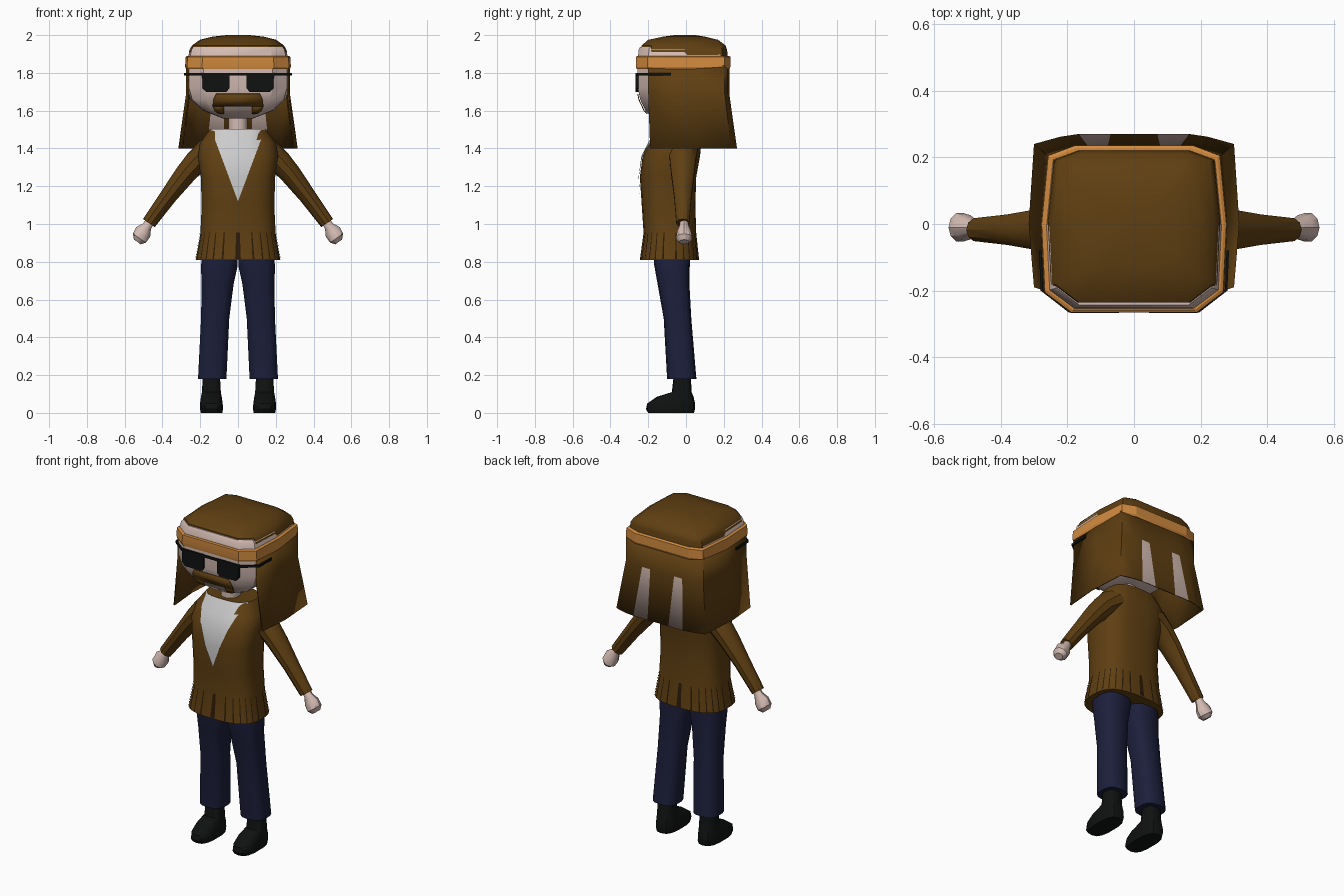
import bpy, bmesh, math
from mathutils import Vector

if "Cube" in bpy.data.objects:
    bpy.data.objects.remove(bpy.data.objects["Cube"])


def material(name, r, g, b):
    m = bpy.data.materials.new(name)
    m.diffuse_color = (r, g, b, 1)
    m.use_nodes = True
    m.node_tree.nodes["Principled BSDF"].inputs["Base Color"].default_value = m.diffuse_color
    return m


BROWN = material("brown", .115, .05, .006)
SKIN = material("skin", .66, .50, .45)
ORANGE = material("orange", .65, .26, .05)
NAVY = material("navy", .012, .014, .045)
BLACK = material("black", .005, .006, .006)
SHIRT = material("shirt", .62, .62, .62)
DARK = material("dark_brown", .025, .010, .002)


def finish(name, verts, faces, mat, mirror=False, thick=0, angle=35):
    """Make an object from geometry, optionally mirrored and thickened."""
    me = bpy.data.meshes.new(name)
    me.from_pydata([tuple(v) for v in verts], [], faces)
    bm = bmesh.new()
    bm.from_mesh(me)
    bmesh.ops.recalc_face_normals(bm, faces=bm.faces)
    bm.to_mesh(me)
    bm.free()
    me.materials.append(mat)
    ob = bpy.data.objects.new(name, me)
    bpy.context.collection.objects.link(ob)
    if mirror:
        mod = ob.modifiers.new("Mirror", 'MIRROR')
        mod.use_mirror_merge = False
    if thick:
        mod = ob.modifiers.new("Solidify", 'SOLIDIFY')
        mod.thickness = thick
    bpy.ops.object.select_all(action='DESELECT')
    ob.select_set(True)
    bpy.context.view_layer.objects.active = ob
    if angle:
        bpy.ops.object.shade_smooth_by_angle(angle=math.radians(angle))
    return ob


def loft(name, rings, mat, closed=True, **kw):
    """Skin a list of equal-length rings; closed rings get end caps."""
    n = len(rings[0])
    verts = [v for r in rings for v in r]
    faces = []
    for i in range(len(rings) - 1):
        for j in range(n if closed else n - 1):
            k = (j + 1) % n
            faces.append((i*n + j, i*n + k, (i+1)*n + k, (i+1)*n + j))
    if closed:
        faces += [tuple(range(n)), tuple(range(len(verts) - n, len(verts)))]
    return finish(name, verts, faces, mat, **kw)


def oval(z, x0, x1, y0, y1, segs=16, p=2.8):
    """Horizontal rounded-box section."""
    return [section_point(z, x0, x1, y0, y1, 2*math.pi*(i + .5)/segs, p) for i in range(segs)]


def section_point(z, x0, x1, y0, y1, a, p=2.8, grow=1.0):
    c, s = math.cos(a), math.sin(a)
    return Vector(((x0+x1)/2 + grow*(x1-x0)/2*math.copysign(abs(c)**(2/p), c),
                   (y0+y1)/2 + grow*(y1-y0)/2*math.copysign(abs(s)**(2/p), s), z))


def interp(rows, z):
    """Linear lookup in rows whose first entry is z (ascending)."""
    for a, b in zip(rows, rows[1:]):
        if z <= b[0]:
            t = (z - a[0])/(b[0] - a[0])
            return [u + (v - u)*t for u, v in zip(a, b)]
    return list(rows[-1])


# Head sections: chamfered box outline scaled in x and fitted between two y values
HALF = [(.19, -.265), (.27, -.205), (.28, 0), (.26, .205), (.18, .235)]
OUTLINE = HALF + [(-x, y) for x, y in reversed(HALF)]


def head_ring(z, sx, y0, y1):
    return [(x*sx, y0 + (y + .265)/.5*(y1 - y0), z) for x, y in OUTLINE]


HEAD = [(1.558, .28, -.17, .02), (1.60, .66, -.215, .12), (1.66, .90, -.243, .19),
        (1.72, .96, -.255, .215), (1.86, .96, -.257, .22), (1.925, .91, -.25, .20),
        (1.938, .86, -.243, .19)]
loft("head", [head_ring(*r) for r in HEAD], SKIN)
loft("hair_top", [head_ring(*r) for r in [
    (1.86, .94, -.236, .222), (1.92, .92, -.238, .218), (1.945, .87, -.235, .21),
    (1.975, .72, -.20, .17), (1.992, .48, -.12, .10), (2.0, .22, -.06, .05)]], BROWN)
loft("headband", [head_ring(*r) for r in [
    (1.82, .985, -.262, .230), (1.832, 1.0, -.265, .235), (1.885, .99, -.265, .235),
    (1.89, .96, -.258, .228)]], ORANGE, angle=20)

# Long hair at the sides and back, with two skin-coloured strips
TOP = [(.268, -.20), (.275, 0), (.26, .205), (.20, .222), (.135, .229), (.08, .229)]
BOTTOM = [(.30, -.19), (.316, 0), (.30, .24), (.22, .262), (.165, .27), (.07, .27)]


def hair_ring(z, half):
    return [(x, y, z) for x, y in half + [(-x, y) for x, y in reversed(half)]]


hair = loft("long_hair", [hair_ring(1.84, TOP), hair_ring(1.69, TOP), hair_ring(1.40, BOTTOM)],
            BROWN, closed=False, thick=.008)
hair.data.materials.append(SKIN)
for poly in hair.data.polygons:
    c = poly.center
    if c.z < 1.6 and c.y > .2 and .08 < abs(c.x) < .14:
        poly.material_index = 1


# Moustache and chin beard following the face front
def face_patch(name, rows, mirror=False):
    rings = [[(x0, interp(HEAD, z)[2] - .004, z), (x1, interp(HEAD, z)[2] - .004, z)]
             for z, x0, x1 in rows]
    loft(name, rings, BROWN, closed=False, mirror=mirror, thick=.005)


face_patch("moustache", [(1.625, -.135, .135), (1.66, -.13, .13), (1.69, -.115, .115)])
face_patch("chin_beard", [(1.585, .075, .10), (1.60, .075, .125), (1.63, .075, .135)], True)

# Sunglasses: two lenses and a wire that wraps to the temples
LENS = [(.06, 1.70), (.17, 1.70), (.188, 1.72), (.19, 1.80), (.045, 1.80), (.045, 1.72)]
loft("lens", [[(x, y, z) for x, z in LENS] for y in (-.267, -.25)], BLACK, mirror=True, angle=0)
WIRE = [(.285, -.08), (.28, -.20), (.195, -.266)]
WIRE += [(-x, y) for x, y in reversed(WIRE)]
loft("glasses_frame", [[(x, y, z) for x, y in WIRE] for z in (1.786, 1.80)], BLACK,
     closed=False, thick=.008, angle=0)

# Neck
loft("neck", [oval(z, -.052, .052, -.125, -.01, 12, 2.2) for z in (1.46, 1.60)], SKIN)

# Jacket body: z, half width, front y, back y
TORSO = [(.81, .225, -.245, .07), (.95, .20, -.225, .055), (1.1, .193, -.235, .05),
         (1.25, .198, -.245, .055), (1.36, .213, -.23, .075), (1.43, .202, -.195, .082),
         (1.5, .15, -.15, .06)]
loft("jacket", [oval(z, -w, w, f, b, 28) for z, w, f, b in TORSO], BROWN)

# Shirt V on the chest
rows = []
for z in (1.125, 1.25, 1.36, 1.43, 1.502):
    _, w, f, b = interp(TORSO, z)
    half = max(.001, .142*(z - 1.12)/.38)
    row = []
    for i in range(9):
        x = half*(i/4 - 1)
        row.append((x, (f+b)/2 - (b-f)/2*(1 - abs(x/w)**2.8)**(1/2.8) - .006, z))
    rows.append(row)
loft("shirt", rows, SHIRT, closed=False)

# Fringe slits round the hem
verts, faces = [], []
for i in range(26):
    a = 2*math.pi*(i + .5)/26
    for z, da in ((.815, -.022), (.815, .022), (.955, .014), (.955, -.014)):
        _, w, f, b = interp(TORSO, z)
        verts.append(section_point(z, -w, w, f, b, a + da, grow=1.012))
    faces.append(tuple(range(4*i, 4*i + 4)))
finish("fringe_slits", verts, faces, DARK, angle=0)


# Arms and hands: sections square to the arm direction
def arm_ring(x, z, ru, rv, y=-.017, segs=10):
    u = Vector((.82, 0, .57))
    return [Vector((x, y, z)) + u*ru*math.cos(2*math.pi*i/segs)
            + Vector((0, rv*math.sin(2*math.pi*i/segs), 0)) for i in range(segs)]


loft("sleeve", [arm_ring(*r) for r in [
    (.13, 1.395, .085, .085), (.215, 1.335, .064, .072), (.28, 1.262, .056, .064),
    (.37, 1.145, .045, .048), (.472, 1.005, .038, .036)]], BROWN, mirror=True)
loft("hand", [arm_ring(*r, y=-.01) for r in [
    (.455, 1.03, .022, .022), (.482, .988, .026, .025), (.502, .958, .045, .038),
    (.522, .925, .042, .045), (.533, .905, .022, .028)]], SKIN, mirror=True)

# Trouser legs
loft("trouser_leg", [oval(*r, 14) for r in [
    (.18, .06, .213, -.10, .055), (.5, .045, .197, -.118, .028), (.68, .022, .194, -.15, .018),
    (.78, .0, .198, -.168, .02), (.90, .0, .18, -.175, .02)]], NAVY, mirror=True)

# Shoes
loft("shoe", [oval(*r, 14) for r in [
    (0, .082, .198, -.20, .042), (.02, .078, .202, -.212, .048), (.05, .08, .202, -.205, .048),
    (.085, .085, .197, -.155, .04), (.11, .09, .192, -.075, .03),
    (.20, .095, .187, -.065, .025)]], BLACK, mirror=True)
